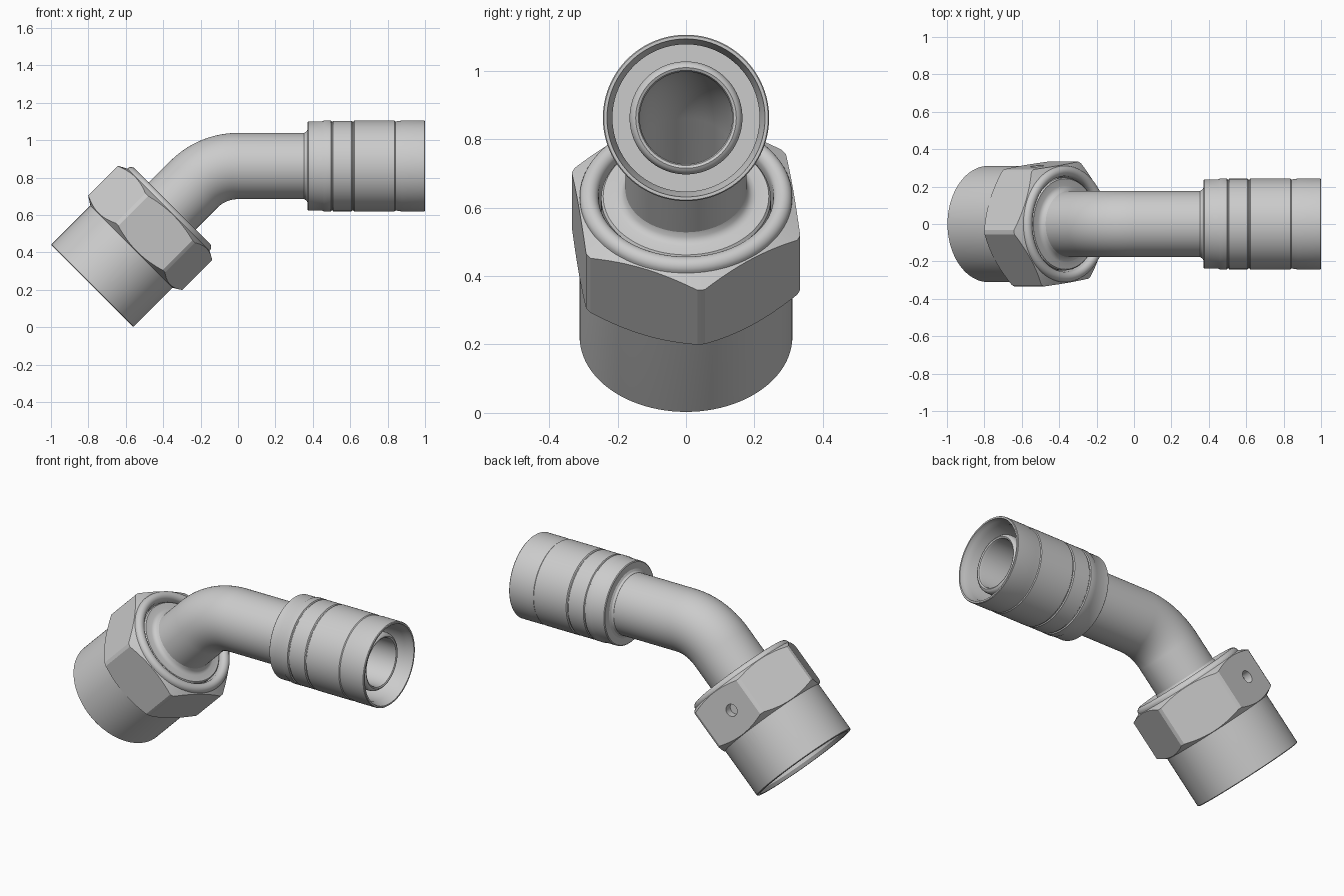
import bpy, bmesh, math
from mathutils import Vector

if "Cube" in bpy.data.objects:
    bpy.data.objects.remove(bpy.data.objects["Cube"])

SEG = 96
Q = math.radians(45)
TUBE_Z = 0.862
NUT_X, NUT_Z = -0.78, 0.22          # centre of the open nut face


def finish(obj, angle=28):
    bpy.ops.object.select_all(action='DESELECT')
    obj.select_set(True)
    bpy.context.view_layer.objects.active = obj
    bpy.ops.object.shade_smooth_by_angle(angle=math.radians(angle))


def loft(name, rings, seg=SEG, phase=0.0, closed=True):
    """Skin circles (x, z, tilt, radius); closed joins last to first, else caps."""
    bm = bmesh.new()
    loops = []
    for x, z, t, r in rings:
        n = Vector((-math.sin(t), 0, math.cos(t)))
        loop = []
        for i in range(seg):
            a = phase + math.tau * i / seg
            p = Vector((x, 0, z)) + r * (math.cos(a) * n + math.sin(a) * Vector((0, 1, 0)))
            loop.append(bm.verts.new(p))
        loops.append(loop)
    pairs = list(zip(loops, loops[1:]))
    if closed:
        pairs.append((loops[-1], loops[0]))
    else:
        bm.faces.new(loops[0])
        bm.faces.new(loops[-1])
    for a, b in pairs:
        for i in range(seg):
            j = (i + 1) % seg
            bm.faces.new((a[i], a[j], b[j], b[i]))
    bmesh.ops.recalc_face_normals(bm, faces=bm.faces)
    mesh = bpy.data.meshes.new(name)
    bm.to_mesh(mesh)
    bm.free()
    obj = bpy.data.objects.new(name, mesh)
    bpy.context.collection.objects.link(obj)
    return obj


def on_nut(profile):
    return [(NUT_X + s * math.cos(Q), NUT_Z + s * math.sin(Q), Q, r) for s, r in profile]


def on_tube(profile):
    return [(x, TUBE_Z, 0.0, r) for x, r in profile]


def boolean(obj, other, op):
    mod = obj.modifiers.new("cut", 'BOOLEAN')
    mod.operation, mod.object, mod.solver = op, other, 'EXACT'
    bpy.ops.object.select_all(action='DESELECT')
    bpy.context.view_layer.objects.active = obj
    obj.select_set(True)
    bpy.ops.object.modifier_apply(modifier=mod.name)


# Bent tube with a rounded nipple at the hose end
corner = TUBE_Z - (NUT_Z - NUT_X)
bend_r = -corner / math.tan(Q / 2)
path = []
for i in range(25):
    t = Q * (1 - i / 24)
    path.append((-bend_r * math.sin(t), TUBE_Z - bend_r + bend_r * math.cos(t), t))
outer = on_nut([(0.25, 0.17), (0.58, 0.177)]) + [(*p, 0.177) for p in path]
outer += on_tube([(0.40, 0.177), (0.42, 0.165), (0.925, 0.165), (0.937, 0.162),
                  (0.946, 0.155), (0.950, 0.147), (0.946, 0.139), (0.935, 0.135)])
inner = [(*p, 0.135) for p in reversed(path)] + on_nut([(0.25, 0.135)])
finish(loft("bent_tube", outer + inner))

# Crimp collar, hollow around the nipple
collar = [(0.35, 0.17), (0.355, 0.179), (0.365, 0.184), (0.372, 0.195), (0.372, 0.234),
          (0.376, 0.239), (0.452, 0.239), (0.460, 0.243), (0.497, 0.243), (0.501, 0.237),
          (0.505, 0.237), (0.509, 0.242), (0.608, 0.242), (0.613, 0.237), (0.617, 0.237),
          (0.622, 0.243), (0.836, 0.243), (0.841, 0.239), (0.852, 0.239), (0.875, 0.243),
          (0.996, 0.243), (1.0, 0.240), (1.0, 0.231), (0.975, 0.226), (0.95, 0.215),
          (0.52, 0.215), (0.52, 0.16)]
finish(loft("crimp_collar", on_tube(collar)))

# Nut barrel with rolled lip around the tube side
barrel = [(0.0, 0.307), (0.004, 0.311), (0.572, 0.311)]
for i in range(1, 12):
    a = math.pi * i / 12
    barrel.append((0.578 + 0.028 * math.sin(a), 0.283 + 0.028 * math.cos(a)))
barrel += [(0.57, 0.255), (0.40, 0.255), (0.36, 0.275), (0.02, 0.275), (0.0, 0.288)]
nut_barrel = loft("nut_barrel", on_nut(barrel))

# Hexagon with coned ends and rounded-off corners
hexagon = loft("nut_hexagon", on_nut([(0.28, 0.364), (0.60, 0.364)]), 6,
               math.radians(-7.1), closed=False)
envelope = loft("cutter_envelope", on_nut([(0.295, 0.306), (0.327, 0.358), (0.552, 0.358),
                                           (0.580, 0.306), (0.580, 0.295), (0.295, 0.295)]))
boolean(hexagon, envelope, 'INTERSECT')

# Small pin hole in one flat of the nut
flat = math.radians(82.9)
n = Vector((-math.sin(Q), 0, math.cos(Q))) * math.cos(flat) + Vector((0, math.sin(flat), 0))
v = Vector((-math.sin(Q), 0, math.cos(Q)))
spot = Vector((NUT_X, 0, NUT_Z)) + 0.44 * Vector((math.cos(Q), 0, math.sin(Q))) + 0.03 * v
bpy.ops.mesh.primitive_cylinder_add(vertices=32, radius=0.035, depth=0.14,
                                    location=spot + n * 0.335,
                                    rotation=n.to_track_quat('Z', 'Y').to_euler())
drill = bpy.context.object
drill.name = "cutter_drill"
for part in (hexagon, nut_barrel):
    boolean(part, drill, 'DIFFERENCE')
    finish(part, 25)
for helper in (envelope, drill):
    bpy.data.objects.remove(helper)

# Flared sleeve seated in the nut and filleted to the tube
sleeve = [(0.20, 0.135), (0.20, 0.165), (0.36, 0.248), (0.576, 0.248), (0.584, 0.242),
          (0.584, 0.205), (0.588, 0.192), (0.598, 0.182), (0.615, 0.176), (0.615, 0.135)]
finish(loft("seat_sleeve", on_nut(sleeve)))
